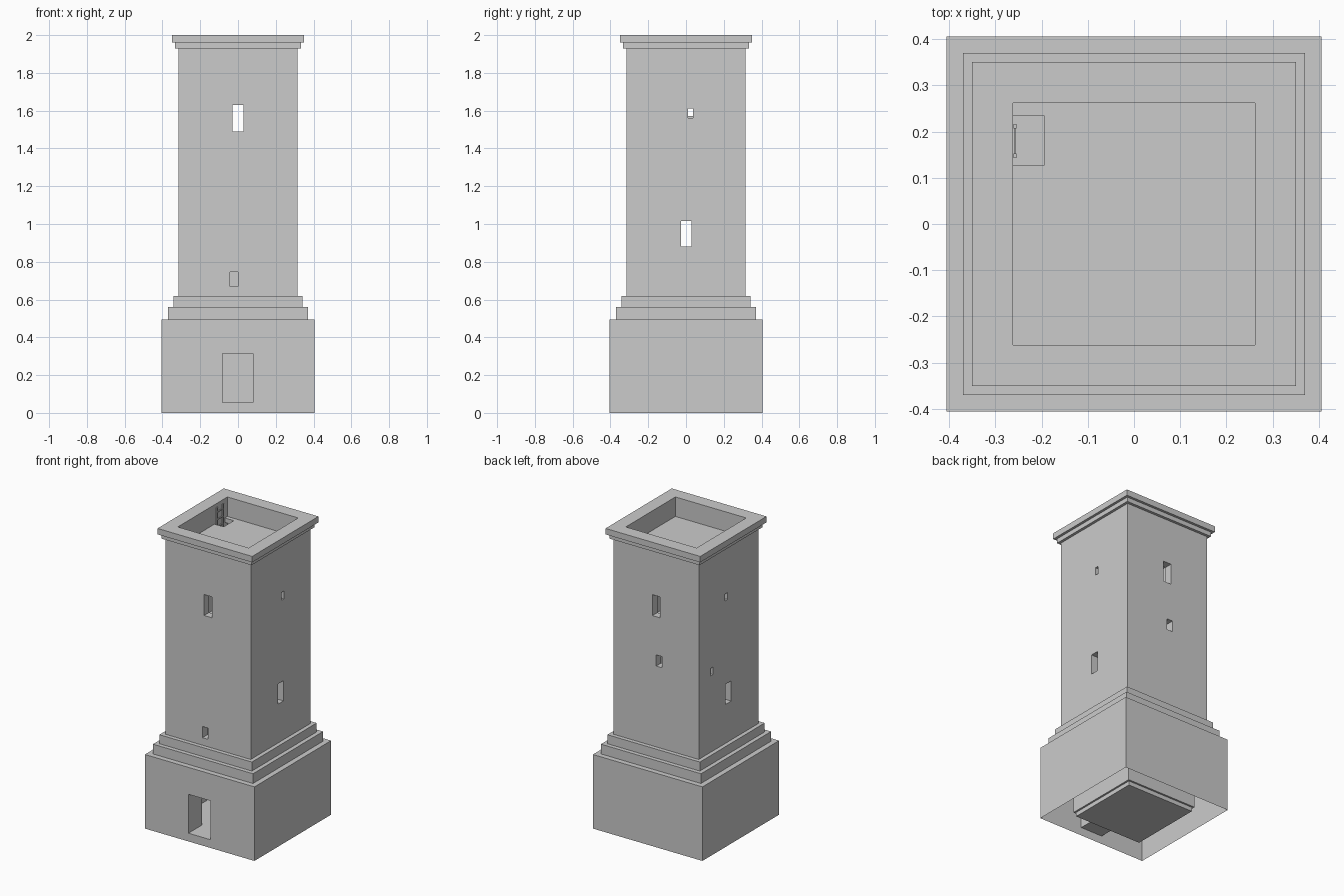
import bpy, bmesh

if "Cube" in bpy.data.objects:
    bpy.data.objects.remove(bpy.data.objects["Cube"])

IN = 0.262  # half width of the hollow inside


def finish(name, bm):
    bmesh.ops.recalc_face_normals(bm, faces=bm.faces)
    mesh = bpy.data.meshes.new(name)
    bm.to_mesh(mesh)
    bm.free()
    obj = bpy.data.objects.new(name, mesh)
    bpy.context.collection.objects.link(obj)
    return obj


def add_box(bm, x0, x1, y0, y1, z0, z1):
    verts = bmesh.ops.create_cube(bm, size=1)["verts"]
    for v in verts:
        v.co = ((x0 + x1) / 2 + v.co.x * (x1 - x0),
                (y0 + y1) / 2 + v.co.y * (y1 - y0),
                (z0 + z1) / 2 + v.co.z * (z1 - z0))


def boxes(name, items):
    bm = bmesh.new()
    for b in items:
        add_box(bm, *b)
    return finish(name, bm)


# Tower walls: square rings swept along a stepped profile (half width, height)
profile = [(0.405, 0), (0.405, 0.495), (0.37, 0.495), (0.37, 0.56), (0.342, 0.56),
           (0.342, 0.62), (0.315, 0.62), (0.315, 1.93), (0.333, 1.93), (0.333, 1.96),
           (0.35, 1.96), (0.35, 2.0), (IN, 2.0), (IN, 0.03)]
bm = bmesh.new()
rings = [[bm.verts.new((sx * w, sy * w, z)) for sx, sy in ((-1, -1), (1, -1), (1, 1), (-1, 1))]
         for w, z in profile]
for i, a in enumerate(rings):
    b = rings[(i + 1) % len(rings)]
    for j in range(4):
        k = (j + 1) % 4
        bm.faces.new((a[j], a[k], b[k], b[j]))
walls = finish("tower_walls", bm)

# Door and window openings: side, range along the wall, height range
openings = [("front", -0.083, 0.08, 0.055, 0.315),
            ("front", -0.03, 0.028, 1.49, 1.63),
            ("front", -0.042, 0.0, 0.67, 0.745),
            ("back", -0.03, 0.028, 1.49, 1.63),
            ("back", -0.042, 0.0, 1.16, 1.235),
            ("right", 0.01, 0.036, 1.56, 1.612),
            ("right", -0.027, 0.03, 0.88, 1.015),
            ("left", 0.01, 0.036, 1.573, 1.62),
            ("left", -0.027, 0.03, 0.88, 1.015),
            ("left", 0.165, 0.19, 1.13, 1.18)]
items = []
for side, a0, a1, z0, z1 in openings:
    d = (0.2, 0.5) if side in ("back", "right") else (-0.5, -0.2)
    items.append((a0, a1, *d, z0, z1) if side in ("front", "back") else (*d, a0, a1, z0, z1))
cutter = boxes("opening_cutter", items)
cutter.hide_render = True
mod = walls.modifiers.new("openings", "BOOLEAN")
mod.operation = "DIFFERENCE"
mod.solver = "EXACT"
mod.object = cutter
dg = bpy.context.evaluated_depsgraph_get()
walls.data = bpy.data.meshes.new_from_object(walls.evaluated_get(dg))
walls.modifiers.clear()
bpy.data.objects.remove(cutter)

# Open underside between the outer and inner walls
bm = bmesh.new()
bm.from_mesh(walls.data)
under = [f for f in bm.faces if all(v.co.z < 0.04 for v in f.verts)]
bmesh.ops.delete(bm, geom=under, context="FACES")
bm.to_mesh(walls.data)
bm.free()


# Upper floors with a hatch beside the left wall
def hatch_floor(name, top, thick=0.03):
    pts = [(-IN, -IN), (IN, -IN), (IN, IN), (-IN, IN),
           (-IN, 0.235), (-0.195, 0.235), (-0.195, 0.127), (-IN, 0.127)]
    bm = bmesh.new()
    face = bm.faces.new([bm.verts.new((x, y, top)) for x, y in pts])
    ext = bmesh.ops.extrude_face_region(bm, geom=[face])
    for v in ext["geom"]:
        if isinstance(v, bmesh.types.BMVert):
            v.co.z -= thick
    return finish(name, bm)


hatch_floor("top_floor", 1.87)
hatch_floor("middle_floor", 1.3)

# Ground floor slab with its lower step
boxes("ground_floor", [(-IN, IN, -IN, IN, 0.03, 0.054), (-0.25, 0.25, -0.25, 0.25, 0.002, 0.03)])

# Ladder through the top hatch
ladder = [(-0.261, -0.254, y - 0.005, y + 0.005, 1.3, 1.975) for y in (0.148, 0.211)]
ladder += [(-0.26, -0.255, 0.148, 0.211, 1.34 + 0.05 * i, 1.348 + 0.05 * i) for i in range(13)]
boxes("ladder", ladder)
